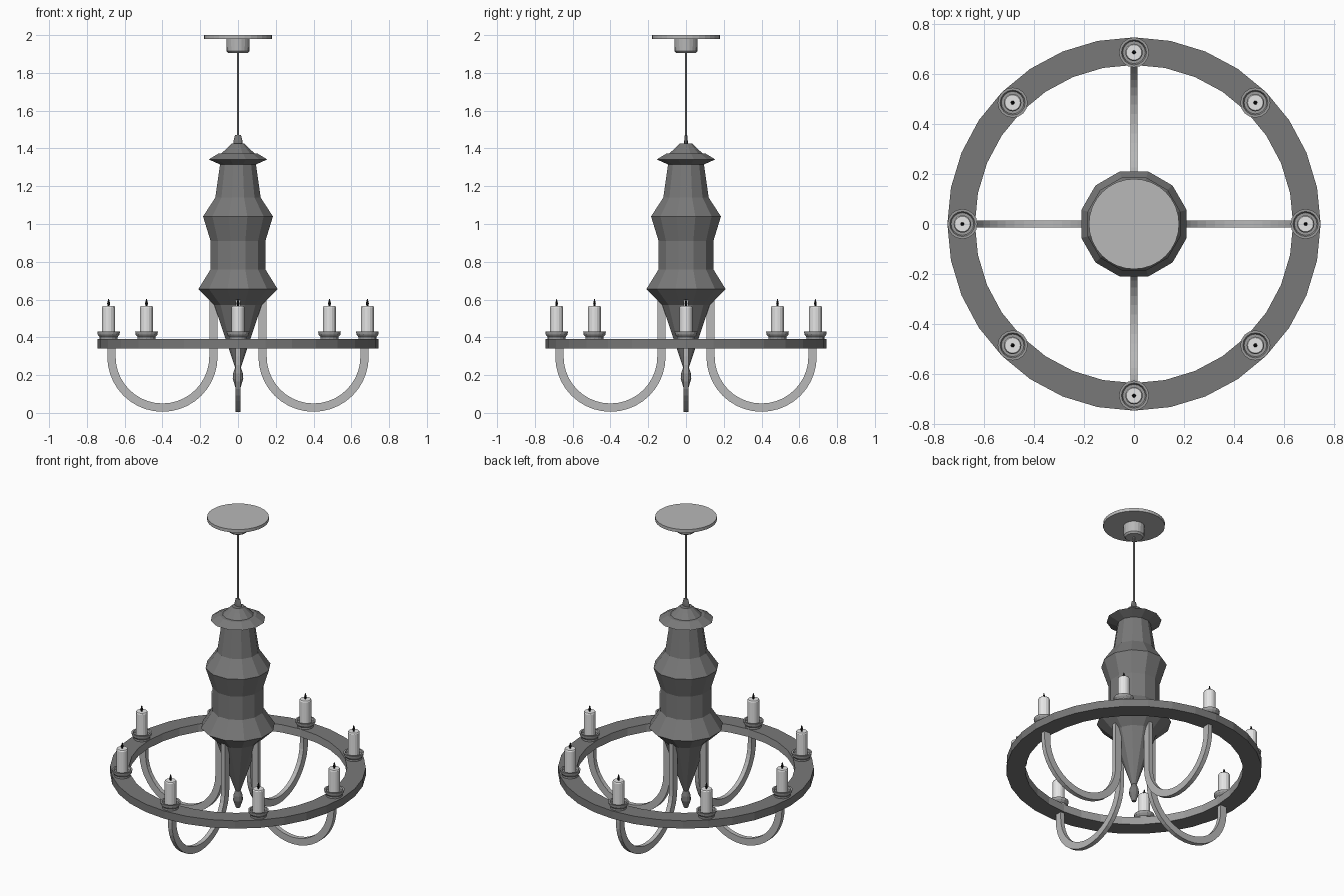
import bpy, bmesh, math
from mathutils import Vector

if "Cube" in bpy.data.objects:
    bpy.data.objects.remove(bpy.data.objects["Cube"])


def mat(name, v):
    m = bpy.data.materials.new(name)
    m.diffuse_color = (v, v, v, 1)
    m.use_nodes = True
    m.node_tree.nodes["Principled BSDF"].inputs["Base Color"].default_value = m.diffuse_color
    return m


DARK = mat("dark_grey", 0.19)
MID = mat("mid_grey", 0.33)
LIGHT = mat("light_grey", 0.48)
WAX = mat("candle_wax", 0.78)
BLACK = mat("wick_black", 0.01)


def finish(bm, name, mats, loc=(0, 0, 0)):
    bmesh.ops.recalc_face_normals(bm, faces=bm.faces)
    me = bpy.data.meshes.new(name)
    bm.to_mesh(me)
    bm.free()
    for m in mats:
        me.materials.append(m)
    ob = bpy.data.objects.new(name, me)
    ob.location = loc
    bpy.context.collection.objects.link(ob)
    return ob


def lathe(name, profile, sides, mats, loc=(0, 0, 0), turn=0.0, closed=False):
    """Revolve (radius, z) points; caps the ends unless the profile is closed."""
    bm = bmesh.new()
    rings = []
    for r, z in profile:
        rings.append([bm.verts.new((r * math.cos(turn + 2 * math.pi * i / sides),
                                    r * math.sin(turn + 2 * math.pi * i / sides), z))
                      for i in range(sides)])
    pairs = list(zip(rings, rings[1:]))
    if closed:
        pairs.append((rings[-1], rings[0]))
    else:
        bm.faces.new(rings[0])
        bm.faces.new(rings[-1])
    for a, b in pairs:
        for i in range(sides):
            j = (i + 1) % sides
            bm.faces.new((a[i], a[j], b[j], b[i]))
    return finish(bm, name, mats, loc)


# ceiling plate, cup and hanging rod
lathe("ceiling_plate", [(0.18, 1.98), (0.18, 2.0)], 32, [LIGHT])
lathe("ceiling_cup", [(0.05, 1.905), (0.06, 1.915), (0.062, 1.98)], 20, [LIGHT])
lathe("hanging_rod", [(0.006, 1.42), (0.006, 1.91)], 8, [MID])

# thin hanging lug on top of the column
lug = lathe("hanging_lug", [(0.024, 1.415), (0.024, 1.44), (0.016, 1.472)], 8, [DARK])
lug.scale.y = 0.4

# twelve-sided column, given as half widths across the flats
column = [(0.012, 0.13), (0.028, 0.18), (0.026, 0.21), (0.015, 0.24),
          (0.035, 0.30), (0.125, 0.57), (0.21, 0.655), (0.145, 0.76),
          (0.145, 0.91), (0.185, 1.04), (0.12, 1.14), (0.095, 1.315),
          (0.155, 1.342), (0.105, 1.372), (0.088, 1.373), (0.055, 1.405),
          (0.035, 1.425)]
k = 1 / math.cos(math.pi / 12)
lathe("column", [(r * k, z) for r, z in column], 12, [DARK], turn=math.pi / 12)

# candle ring, with a lighter inner wall
ring = lathe("candle_ring", [(0.635, 0.34), (0.745, 0.34), (0.745, 0.39), (0.635, 0.39)],
             32, [DARK, MID], closed=True)
for p in ring.data.polygons:
    if abs(p.normal.z) < 0.5 and math.hypot(p.center.x, p.center.y) < 0.66:
        p.material_index = 1

# four curved arms: a rectangular bar swept along a J-shaped path
path = [(0.67, 0.35)]
path += [(0.4 + 0.27 * math.cos(math.pi * i / 20), 0.298 - 0.27 * math.sin(math.pi * i / 20))
         for i in range(21)]
path += [(0.13, 0.62)]
for n in range(4):
    ang = n * math.pi / 2
    radial = Vector((math.cos(ang), math.sin(ang), 0))
    side = Vector((-math.sin(ang), math.cos(ang), 0)) * 0.014
    bm = bmesh.new()
    rows = []
    for i, (r, z) in enumerate(path):
        a, b = path[max(i - 1, 0)], path[min(i + 1, len(path) - 1)]
        t = Vector((b[0] - a[0], b[1] - a[1])).normalized()
        c = radial * r + Vector((0, 0, z))
        w = (radial * -t.y + Vector((0, 0, t.x))) * 0.022
        rows.append([bm.verts.new(c + w * u + side * v)
                     for u, v in ((1, 1), (1, -1), (-1, -1), (-1, 1))])
    for a, b in zip(rows, rows[1:]):
        for i in range(4):
            j = (i + 1) % 4
            bm.faces.new((a[i], a[j], b[j], b[i]))
    bm.faces.new(rows[0])
    bm.faces.new(rows[-1])
    finish(bm, f"curved_arm_{n + 1}", [LIGHT])

# eight candles with drip cups and wicks
for n in range(8):
    a = n * math.pi / 4
    loc = (0.685 * math.cos(a), 0.685 * math.sin(a), 0)
    lathe(f"drip_cup_{n + 1}", [(0.048, 0.385), (0.048, 0.402), (0.058, 0.415), (0.06, 0.43),
                                (0.05, 0.43), (0.045, 0.418)], 16, [MID], loc)
    lathe(f"candle_{n + 1}", [(0.035, 0.41), (0.035, 0.558), (0.031, 0.565)], 16, [WAX], loc)
    lathe(f"wick_{n + 1}", [(0.004, 0.56), (0.008, 0.58), (0.002, 0.602)], 6, [BLACK], loc)
